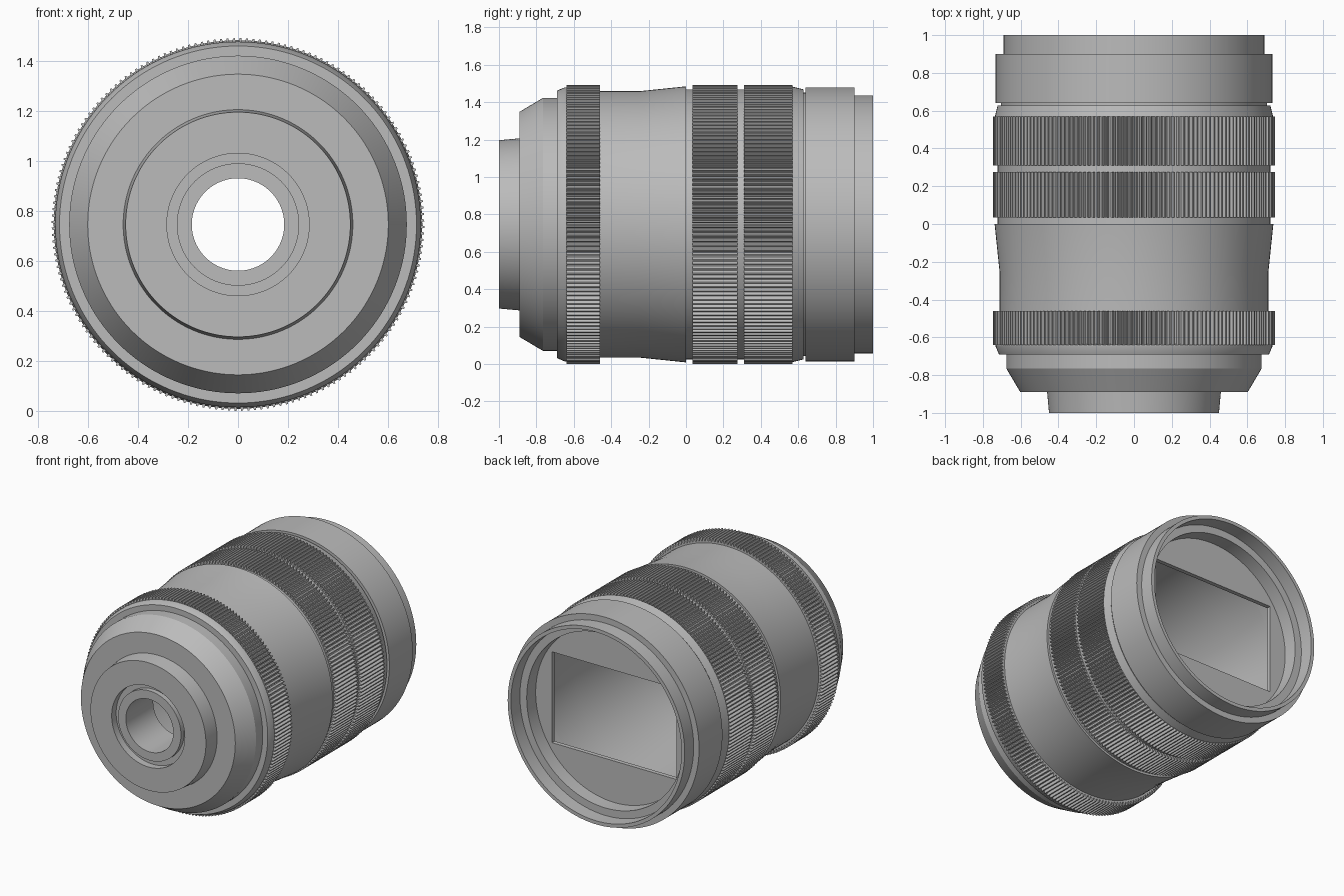
import bpy, bmesh
from math import sin, cos, pi, radians

cube = bpy.data.objects.get("Cube")
if cube:
    bpy.data.objects.remove(cube, do_unlink=True)

AXIS_Z = 0.747
SIDES = 144

grey = bpy.data.materials.new("barrel grey")
grey.use_nodes = True
COLOUR = (0.5, 0.5, 0.5, 1)
grey.diffuse_color = COLOUR
grey.node_tree.nodes["Principled BSDF"].inputs["Base Color"].default_value = COLOUR


def finish(name, bm):
    bmesh.ops.recalc_face_normals(bm, faces=bm.faces)
    mesh = bpy.data.meshes.new(name)
    bm.to_mesh(mesh)
    bm.free()
    mesh.materials.append(grey)
    obj = bpy.data.objects.new(name, mesh)
    bpy.context.collection.objects.link(obj)
    bpy.ops.object.select_all(action='DESELECT')
    obj.select_set(True)
    bpy.context.view_layer.objects.active = obj
    bpy.ops.object.shade_smooth_by_angle(angle=radians(28))
    return obj


def sweep(name, sections):
    """Join closed (radius, y) sections, given as (angle, profile), around the axis."""
    bm = bmesh.new()
    loops = [[bm.verts.new((r * cos(a), y, AXIS_Z + r * sin(a))) for r, y in prof]
             for a, prof in sections]
    for i, loop in enumerate(loops):
        nxt = loops[(i + 1) % len(loops)]
        for j in range(len(loop)):
            k = (j + 1) % len(loop)
            bm.faces.new((loop[j], loop[k], nxt[k], nxt[j]))
    return finish(name, bm)


def lathe(name, profile):
    return sweep(name, [(2 * pi * i / SIDES, profile) for i in range(SIDES)])


def knurled_ring(name, y0, y1, teeth=180, low=0.724, high=0.746):
    sections = []
    for i in range(teeth):
        for part, r in ((0, low), (0.25, low), (0.5, high), (0.75, high)):
            a = 2 * pi * (i + part) / teeth
            sections.append((a, [(0.69, y0), (r, y0), (r, y1), (0.69, y1)]))
    return sweep(name, sections)


# Stepped front nose with the small bore
lathe("front_nose", [
    (0.185, -0.985), (0.245, -0.985), (0.245, -0.95), (0.285, -0.95),
    (0.285, -1.0), (0.45, -1.0), (0.46, -0.89), (0.602, -0.89),
    (0.676, -0.765), (0.676, -0.68), (0.185, -0.68)])

# Hollow main barrel with a flared middle
lathe("main_barrel", [
    (0.62, -0.69), (0.715, -0.69), (0.732, -0.65), (0.732, -0.64),
    (0.712, -0.63), (0.712, -0.25), (0.738, 0.0), (0.722, 0.0),
    (0.722, 0.57), (0.736, 0.57), (0.722, 0.628), (0.705, 0.628),
    (0.705, 0.66), (0.65, 0.66), (0.66, 0.3), (0.62, -0.3)])

# Grip rings
knurled_ring("front_grip_ring", -0.64, -0.46)
knurled_ring("middle_grip_ring", 0.035, 0.275)
knurled_ring("rear_grip_ring", 0.31, 0.57)

# Rear mount collar with a stepped recess
lathe("rear_mount", [
    (0.65, 0.64), (0.732, 0.64), (0.732, 0.9), (0.69, 0.9), (0.69, 1.0),
    (0.665, 1.0), (0.665, 0.9), (0.612, 0.9), (0.612, 0.75), (0.65, 0.75)])

# Frame plate with a rectangular opening
bpy.ops.mesh.primitive_cylinder_add(vertices=SIDES, radius=0.63, depth=0.03,
                                    location=(0, 0.785, AXIS_Z), rotation=(pi / 2, 0, 0))
plate = bpy.context.object
plate.name = "frame_plate"
plate.data.materials.append(grey)
bpy.ops.mesh.primitive_cube_add(size=1, location=(0, 0.785, AXIS_Z))
cutter = bpy.context.object
cutter.name = "frame_cutter"
cutter.scale = (0.97, 0.3, 0.64)
cutter.hide_render = True
cut = plate.modifiers.new("opening", 'BOOLEAN')
cut.operation = 'DIFFERENCE'
cut.object = cutter
cut.solver = 'EXACT'
bpy.context.view_layer.objects.active = plate
bpy.ops.object.modifier_apply(modifier=cut.name)
bpy.data.objects.remove(cutter, do_unlink=True)
